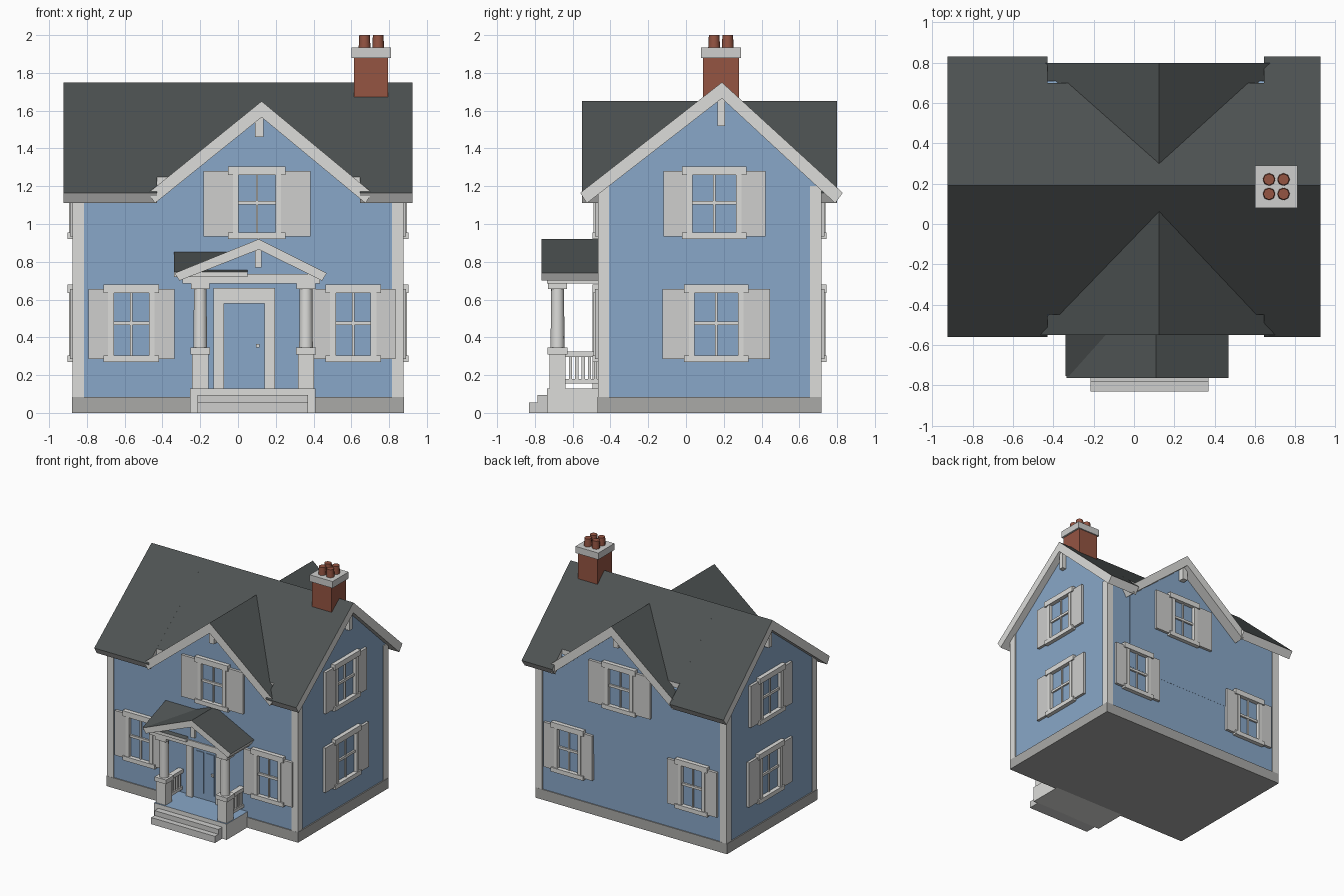
import bpy, bmesh, math
from mathutils import Matrix, Vector

if "Cube" in bpy.data.objects:
    bpy.data.objects.remove(bpy.data.objects["Cube"])


def material(name, rgb):
    m = bpy.data.materials.new(name)
    m.diffuse_color = (*rgb, 1)
    m.use_nodes = True
    m.node_tree.nodes["Principled BSDF"].inputs["Base Color"].default_value = m.diffuse_color
    return m


BLUE = material("blue siding", (0.25, 0.39, 0.58))
WHITE = material("white trim", (0.72, 0.72, 0.70))
SHUTTER = material("pale grey paint", (0.62, 0.62, 0.61))
STONE = material("foundation grey", (0.40, 0.40, 0.39))
SLATE = material("dark roof", (0.075, 0.085, 0.085))
BRICK = material("brick red", (0.30, 0.09, 0.055))


def finish(name, bm, mats, top=False):
    """Make the object; with top=True, upward faces take the second material."""
    bmesh.ops.recalc_face_normals(bm, faces=bm.faces[:])
    if top:
        for f in bm.faces:
            f.material_index = 1 if f.normal.z > 0.3 else 0
    me = bpy.data.meshes.new(name)
    bm.to_mesh(me)
    bm.free()
    for m in mats:
        me.materials.append(m)
    ob = bpy.data.objects.new(name, me)
    bpy.context.collection.objects.link(ob)
    return ob


def boxes(name, items, mats, matrix=Matrix(), top=False):
    """Boxes given as (x0, x1, y0, y1, z0, z1)."""
    bm = bmesh.new()
    for x0, x1, y0, y1, z0, z1 in items:
        c = Vector(((x0 + x1) / 2, (y0 + y1) / 2, (z0 + z1) / 2))
        s = Matrix.Diagonal((x1 - x0, y1 - y0, z1 - z0, 1))
        bmesh.ops.create_cube(bm, size=1, matrix=matrix @ Matrix.Translation(c) @ s)
    return finish(name, bm, mats, top)


def prism(name, pts, axis, a, b, mats, top=False):
    """Extrude a (horizontal, z) profile along x or y from a to b."""
    bm = bmesh.new()
    place = (lambda p, t: (t, p[0], p[1])) if axis == 'x' else (lambda p, t: (p[0], t, p[1]))
    f = bm.faces.new([bm.verts.new(place(p, a)) for p in pts])
    r = bmesh.ops.extrude_face_region(bm, geom=[f])
    d = Vector(place((0, 0), b - a))
    bmesh.ops.translate(bm, verts=[v for v in r['geom'] if isinstance(v, bmesh.types.BMVert)], vec=d)
    return finish(name, bm, mats, top)


def cylinders(name, items, r1, r2, sides, mat):
    """Upright cylinders given as (x, y, z0, z1)."""
    bm = bmesh.new()
    for x, y, z0, z1 in items:
        bmesh.ops.create_cone(bm, cap_ends=True, segments=sides, radius1=r1, radius2=r2,
                              depth=z1 - z0, matrix=Matrix.Translation((x, y, (z0 + z1) / 2)))
    ob = finish(name, bm, [mat])
    bpy.ops.object.select_all(action='DESELECT')
    bpy.context.view_layer.objects.active = ob
    ob.select_set(True)
    bpy.ops.object.shade_smooth_by_angle(angle=math.radians(50))


# House body: foundation, main gabled block, cross gable
boxes("foundation", [(-0.878, 0.878, -0.468, 0.718, 0, 0.085)], [STONE])
prism("main_walls", [(-0.46, 0.08), (0.71, 0.08), (0.71, 1.235), (0.19, 1.70), (-0.46, 1.2)],
      'x', -0.868, 0.868, [BLUE])
prism("cross_gable_walls", [(-0.43, 0.5), (0.64, 0.5), (0.64, 1.16), (0.125, 1.6), (-0.43, 1.16)],
      'y', -0.461, 0.711, [BLUE])
boxes("corner_boards", [(x, x + 0.06, y, y + 0.06, 0.08, 1.2)
                        for x in (-0.875, 0.815) for y in (-0.467, 0.657)], [WHITE])

# Roofs: slabs with dark tops and white edges
main = [(-0.56, 1.165), (0.19, 1.75), (0.83, 1.165), (0.79, 1.11), (0.19, 1.665), (-0.525, 1.11)]
inner = [(-0.45, 1.25), (0.19, 1.75), (0.70, 1.284), (0.70, 1.19), (0.19, 1.665), (-0.45, 1.165)]
prism("roof_left", main, 'x', -0.925, -0.43, [WHITE, SLATE], True)
prism("roof_middle", inner, 'x', -0.43, 0.645, [WHITE, SLATE], True)
prism("roof_right", main, 'x', 0.645, 0.925, [WHITE, SLATE], True)
prism("cross_gable_roof", [(-0.475, 1.165), (0.125, 1.65), (0.71, 1.165), (0.675, 1.11),
                           (0.125, 1.565), (-0.44, 1.11)],
      'y', -0.55, 0.80, [WHITE, SLATE], True)

# Hanging posts under the gable peaks
boxes("gable_posts", [(0.09, 0.135, -0.51, -0.45, 1.46, 1.59), (0.09, 0.135, 0.70, 0.76, 1.46, 1.59),
                      (0.86, 0.905, 0.167, 0.207, 1.52, 1.68), (-0.905, -0.86, 0.167, 0.207, 1.52, 1.68)],
      [WHITE])

# Chimney
boxes("chimney_stack", [(0.615, 0.795, 0.09, 0.28, 1.5, 1.89)], [BRICK])
boxes("chimney_cap", [(0.60, 0.81, 0.08, 0.29, 1.88, 1.935)], [SHUTTER])
cylinders("chimney_pots", [(0.706 + i, 0.185 + j, 1.92, 2.0) for i in (-0.036, 0.036)
                           for j in (-0.036, 0.036)], 0.032, 0.028, 8, BRICK)

# Windows with shutters; local front is -y, turned onto each wall
WALLS = {"front": (0, (0, -0.461)), "right": (90, (0.868, 0)),
         "back": (180, (0, 0.711)), "left": (-90, (-0.868, 0))}


def window(name, wall, u, z0, z1, w, sw):
    ang, (ox, oy) = WALLS[wall]
    m = (Matrix.Translation((ox, oy, 0)) @ Matrix.Rotation(math.radians(ang), 4, 'Z')
         @ Matrix.Translation((u, 0, 0)))
    h, zm = w / 2, (z0 + z1) / 2
    boxes(name + "_frame", [
        (-h, -h + 0.03, -0.028, 0.01, z0, z1), (h - 0.03, h, -0.028, 0.01, z0, z1),
        (-h - 0.025, h + 0.025, -0.034, 0.01, z1 - 0.045, z1),
        (-h - 0.025, h + 0.025, -0.034, 0.01, z0, z0 + 0.035),
        (-h, h, -0.014, 0.01, zm - 0.01, zm + 0.01),
        (-0.006, 0.006, -0.01, 0.01, z0, z1)], [WHITE], m)
    boxes(name + "_shutters", [(s * h, s * (h + sw), -0.022, 0.01, z0 + 0.015, z1 - 0.025)
                               for s in (-1, 1)], [SHUTTER], m)


for wall, s in (("front", 1), ("back", -1)):
    window(wall + "_upper_window", wall, 0.10 * s, 0.92, 1.305, 0.255, 0.155)
    window(wall + "_west_window", wall, -0.565 * s, 0.27, 0.68, 0.245, 0.105)
    window(wall + "_east_window", wall, (0.61 if s > 0 else 0.57) * s, 0.27, 0.68, 0.245, 0.10)
for wall, s in (("right", 1), ("left", -1)):
    window(wall + "_upper_window", wall, 0.15 * s, 0.92, 1.305, 0.29, 0.125)
    window(wall + "_lower_window", wall, 0.16 * s, 0.27, 0.68, 0.29, 0.14)

# Front door
boxes("door_frame", [(-0.13, -0.075, -0.495, -0.45, 0.12, 0.66), (0.14, 0.195, -0.495, -0.45, 0.12, 0.66),
                     (-0.13, 0.195, -0.495, -0.45, 0.58, 0.66)], [WHITE])
boxes("door", [(-0.075, 0.14, -0.472, -0.45, 0.12, 0.58), (-0.05, 0.02, -0.478, -0.46, 0.18, 0.52),
               (0.045, 0.115, -0.478, -0.46, 0.18, 0.52)], [BLUE])
boxes("door_knob", [(0.095, 0.115, -0.492, -0.47, 0.345, 0.365)], [WHITE])

# Porch floor and steps
boxes("porch_floor", [(-0.255, 0.41, -0.735, -0.45, 0, 0.13)], [WHITE, BLUE], top=True)
boxes("porch_steps", [(-0.215, 0.37, -0.83, -0.73, 0, 0.055),
                      (-0.215, 0.37, -0.785, -0.73, 0.05, 0.095)], [SHUTTER])

# Porch columns and railings on both sides
SIDES = (-0.20, 0.36)
boxes("column_bases", [b for x in SIDES for b in (
    (x - 0.043, x + 0.043, -0.723, -0.637, 0.12, 0.32),
    (x - 0.052, x + 0.052, -0.732, -0.628, 0.31, 0.345),
    (x - 0.05, x + 0.05, -0.73, -0.63, 0.655, 0.69))], [WHITE])
cylinders("columns", [(x, -0.68, 0.34, 0.67) for x in SIDES], 0.037, 0.034, 14, WHITE)
rails = []
for x in SIDES:
    rails += [(x - 0.022, x + 0.022, -0.65, -0.455, 0.295, 0.325),
              (x - 0.015, x + 0.015, -0.65, -0.455, 0.155, 0.18)]
    rails += [(x - 0.009, x + 0.009, y, y + 0.017, 0.16, 0.31)
              for y in (-0.62, -0.587, -0.553, -0.52, -0.487)]
boxes("porch_railings", rails, [WHITE])

# Porch beam, pediment and roof
boxes("porch_beam", [(-0.295, 0.435, -0.735, -0.45, 0.685, 0.735)], [WHITE])
prism("porch_pediment", [(-0.27, 0.72), (0.42, 0.72), (0.11, 0.88)], 'y', -0.725, -0.45, [BLUE])
boxes("porch_gable_post", [(0.09, 0.125, -0.75, -0.71, 0.77, 0.87)], [WHITE])
prism("porch_gable_roof", [(-0.335, 0.74), (0.11, 0.92), (0.47, 0.74), (0.445, 0.70),
                           (0.11, 0.865), (-0.31, 0.70)], 'y', -0.765, -0.45, [WHITE, SLATE], True)
prism("porch_side_roof", [(-0.755, 0.745), (-0.45, 0.855), (-0.45, 0.73), (-0.755, 0.72)],
      'x', -0.34, 0.05, [WHITE, SLATE], True)
